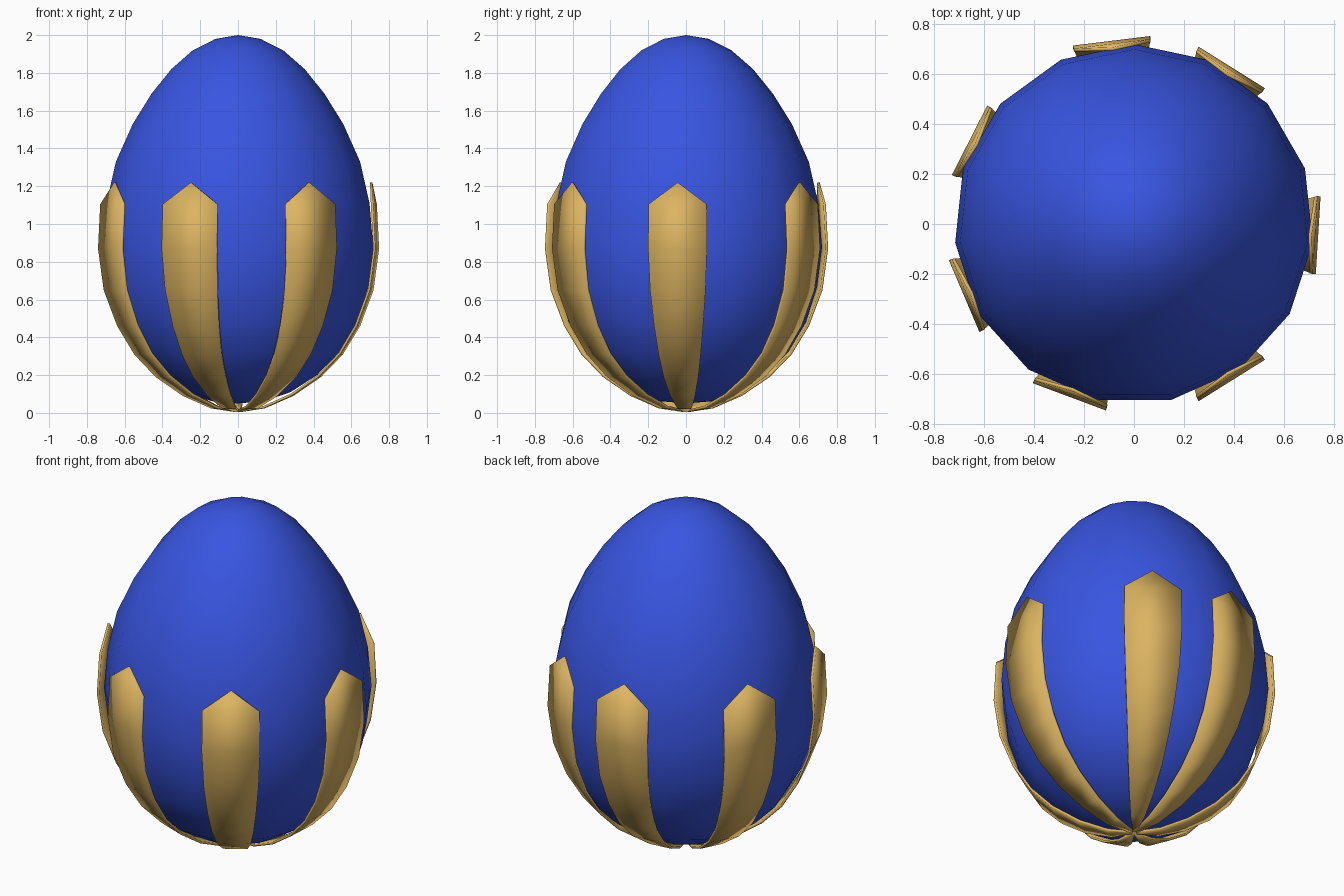
import bpy, bmesh, math
from mathutils import Vector

if "Cube" in bpy.data.objects:
    bpy.data.objects.remove(bpy.data.objects["Cube"])


def material(name, color):
    m = bpy.data.materials.new(name)
    m.diffuse_color = color
    m.use_nodes = True
    m.node_tree.nodes["Principled BSDF"].inputs["Base Color"].default_value = m.diffuse_color
    return m


def finish(name, bm, mat):
    bmesh.ops.recalc_face_normals(bm, faces=bm.faces)
    me = bpy.data.meshes.new(name)
    bm.to_mesh(me)
    bm.free()
    ob = bpy.data.objects.new(name, me)
    bpy.context.collection.objects.link(ob)
    me.materials.append(mat)
    for p in me.polygons:
        p.use_smooth = True
    return ob


blue = material("blue_shell", (0.04, 0.09, 0.75, 1))
gold = material("gold_leaf", (0.72, 0.46, 0.12, 1))

# Egg: 15-sided lathe, (radius, z) rings from bottom to top
rings = [(0.14, 0.062), (0.28, 0.11), (0.42, 0.20), (0.54, 0.32), (0.635, 0.48),
         (0.695, 0.67), (0.72, 0.88), (0.70, 1.11), (0.65, 1.33), (0.56, 1.53),
         (0.46, 1.69), (0.355, 1.82), (0.24, 1.92), (0.12, 1.98)]
SIDES = 15
bm = bmesh.new()
loops = []
for r, z in rings:
    loops.append([bm.verts.new((r * math.cos(a), r * math.sin(a), z))
                  for a in (math.radians(90 + 360 / SIDES * i) for i in range(SIDES))])
bottom, top = bm.verts.new((0, 0, 0.05)), bm.verts.new((0, 0, 2.0))
for i in range(SIDES):
    j = (i + 1) % SIDES
    for lo, hi in zip(loops, loops[1:]):
        bm.faces.new((lo[i], lo[j], hi[j], hi[i]))
    bm.faces.new((bottom, loops[0][j], loops[0][i]))
    bm.faces.new((top, loops[-1][i], loops[-1][j]))
finish("egg", bm, blue)

# Petal: (outer radius, z, half width) from root to shoulder, then a pointed tip
sections = [(0.012, 0.004, 0.008), (0.14, 0.024, 0.038), (0.29, 0.09, 0.066),
            (0.435, 0.19, 0.092), (0.55, 0.31, 0.112), (0.64, 0.46, 0.13),
            (0.71, 0.65, 0.147), (0.739, 0.87, 0.156), (0.727, 1.105, 0.154)]
tip = (0.713, 1.22)
THICK = 0.013


def petal(name, degrees):
    a = math.radians(degrees)
    radial = Vector((math.cos(a), math.sin(a), 0))
    side = Vector((-math.sin(a), math.cos(a), 0))
    up = Vector((0, 0, 1))
    path = [(r, z) for r, z, w in sections] + [tip]
    bm = bmesh.new()
    rows = []
    for k, (r, z) in enumerate(path):
        p, q = path[max(k - 1, 0)], path[min(k + 1, len(path) - 1)]
        t = Vector((q[0] - p[0], q[1] - p[1])).normalized()
        inward = (radial * -t.y + up * t.x) * THICK
        centre = radial * r + up * z
        widths = (-sections[k][2], sections[k][2]) if k < len(sections) else (0,)
        outer = [bm.verts.new(centre + side * w) for w in widths]
        inner = [bm.verts.new(centre + side * w + inward) for w in widths]
        rows.append(outer + inner[::-1])
    for lo, hi in zip(rows[:-1], rows[1:-1]):
        for i in range(4):
            j = (i + 1) % 4
            bm.faces.new((lo[i], lo[j], hi[j], hi[i]))
    # Pointed cap and root end
    o0, o1, i1, i0 = rows[-2]
    to, ti = rows[-1]
    bm.faces.new((o0, o1, to))
    bm.faces.new((i1, i0, ti))
    bm.faces.new((o1, i1, ti, to))
    bm.faces.new((i0, o0, to, ti))
    bm.faces.new(rows[0][::-1])
    finish(name, bm, gold)


for n, angle in enumerate((97, 58, -3.5, -58, -110.5, -157, 153)):
    petal(f"petal_{n + 1}", angle)
